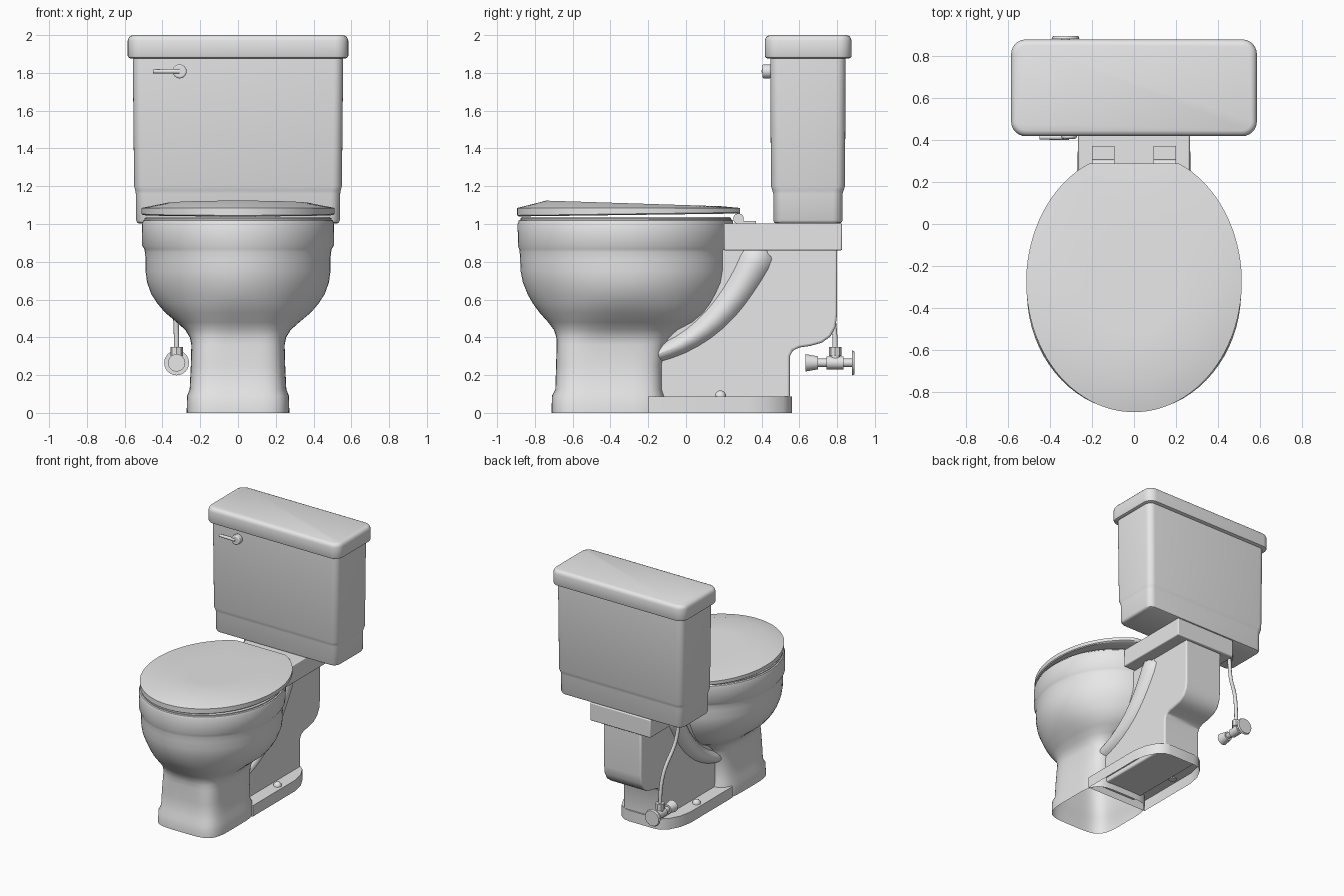
import bpy, bmesh, math
from mathutils import Vector

if "Cube" in bpy.data.objects:
    bpy.data.objects.remove(bpy.data.objects["Cube"])

grey = bpy.data.materials.new("light_grey")
grey.use_nodes = True
COLOUR = (0.8, 0.8, 0.8, 1)
grey.diffuse_color = COLOUR
grey.node_tree.nodes["Principled BSDF"].inputs["Base Color"].default_value = COLOUR


def finish(name, bm, bevel=0, subsurf=0):
    """Turn a bmesh into a smooth shaded object."""
    bmesh.ops.recalc_face_normals(bm, faces=bm.faces)
    mesh = bpy.data.meshes.new(name)
    bm.to_mesh(mesh)
    bm.free()
    mesh.materials.append(grey)
    ob = bpy.data.objects.new(name, mesh)
    bpy.context.collection.objects.link(ob)
    if bevel:
        mod = ob.modifiers.new("bevel", "BEVEL")
        mod.width, mod.segments = bevel, 3
        mod.limit_method = "ANGLE"
    if subsurf:
        mod = ob.modifiers.new("subsurf", "SUBSURF")
        mod.levels = mod.render_levels = subsurf
    bpy.ops.object.select_all(action="DESELECT")
    bpy.context.view_layer.objects.active = ob
    ob.select_set(True)
    bpy.ops.object.shade_smooth_by_angle(angle=math.radians(35))
    return ob


def loft(name, rings, bottom=True, top=True, **kw):
    """Skin a stack of closed rings with equal point counts."""
    bm = bmesh.new()
    loops = [[bm.verts.new(p) for p in ring] for ring in rings]
    for a, b in zip(loops, loops[1:]):
        for i in range(len(a)):
            j = (i + 1) % len(a)
            bm.faces.new((a[i], a[j], b[j], b[i]))
    if bottom:
        bm.faces.new(loops[0])
    if top:
        bm.faces.new(loops[-1])
    return finish(name, bm, **kw)


def oval(z, w, front, back, power=2, count=72):
    """Superellipse ring; a higher power is squarer."""
    cy, b, ring = (front + back) / 2, (back - front) / 2, []
    for i in range(count):
        t = math.tau * (i + 0.5) / count
        c, s = math.cos(t), math.sin(t)
        ring.append(Vector((w * math.copysign(abs(c) ** (2 / power), c),
                            cy + b * math.copysign(abs(s) ** (2 / power), s), z)))
    return ring


def rounded_rect(z, hx, y0, y1, r=0.05, steps=6):
    ring = []
    corners = [(hx - r, y1 - r), (r - hx, y1 - r), (r - hx, y0 + r), (hx - r, y0 + r)]
    for k, (cx, cy) in enumerate(corners):
        for i in range(steps + 1):
            t = math.pi / 2 * (k + i / steps)
            ring.append(Vector((cx + r * math.cos(t), cy + r * math.sin(t), z)))
    return ring


def box(name, x0, x1, y0, y1, z0, z1, bevel=0):
    rings = [[(x0, y0, z), (x1, y0, z), (x1, y1, z), (x0, y1, z)] for z in (z0, z1)]
    return loft(name, rings, bevel=bevel)


def rod(name, p0, p1, r0, r1=None, sides=24, bevel=0):
    """Cylinder or cone between two points."""
    p0, p1 = Vector(p0), Vector(p1)
    q = (p1 - p0).to_track_quat("Z", "Y")
    rings = []
    for p, r in ((p0, r0), (p1, r0 if r1 is None else r1)):
        rings.append([p + q @ Vector((r * math.cos(math.tau * i / sides),
                                      r * math.sin(math.tau * i / sides), 0))
                      for i in range(sides)])
    return loft(name, rings, bevel=bevel)


# Bowl flowing down into the pedestal: height, half width, front, back, squareness
bowl = [
    (0, .272, -.712, -.11, 4.5), (.09, .27, -.71, -.11, 4.5), (.125, .256, -.692, -.12, 4.5),
    (.25, .25, -.688, -.12, 4.5), (.36, .247, -.685, -.10, 4.2), (.40, .255, -.687, -.07, 3.6),
    (.44, .28, -.70, -.02, 3), (.48, .325, -.73, .06, 2.6), (.53, .385, -.775, .12, 2.3),
    (.58, .428, -.812, .16, 2.1), (.63, .46, -.84, .19, 2), (.69, .482, -.864, .215, 2),
    (.75, .49, -.876, .225, 2), (.81, .49, -.879, .225, 2), (.85, .493, -.881, .225, 2),
    (.868, .497, -.884, .23, 2), (.885, .508, -.89, .24, 2), (1.0, .509, -.892, .25, 2),
    (1.018, .503, -.886, .248, 2), (1.025, .49, -.872, .24, 2),
]
loft("bowl_and_pedestal", [oval(*row) for row in bowl], bottom=False)

# Seat under the lid
loft("seat", [oval(1.015, .495, -.878, .24), oval(1.03, .495, -.878, .24),
              oval(1.037, .485, -.868, .23)])


# Crowned seat lid, cut straight at the back
def lid_ring(scale, height, cut=.287):
    ring = oval(0, .512 * scale, -.28 - .614 * scale, -.28 + .625 * scale, count=96)
    for p in ring:
        p.y = min(p.y, cut)
        p.z = height(p.y)
    return ring


def crown(y):
    return 1.124 - .032 * (y + .75)


loft("seat_lid", [
    lid_ring(.985, lambda y: 1.04 + .013 * (y + .9)),
    lid_ring(1, lambda y: 1.046 + .013 * (y + .9)),
    lid_ring(1, lambda y: 1.085),
    lid_ring(.75, crown), lid_ring(.4, crown)])

# Hinges
for side, s in (("left", 1), ("right", -1)):
    x0, x1 = sorted((.093 * s, .2 * s))
    box("hinge_plate_" + side, x0, x1, .27, .37, .995, 1.016)
    rod("hinge_barrel_" + side, (x0, .278, 1.028), (x1, .278, 1.028), .028)

# Shelf that carries the tank
box("tank_shelf", -.265, .265, .2, .826, .86, 1.003, bevel=.008)

# Rear body: side profile extruded across
profile = [(-.2, .05), (.55, .05), (.55, .30), (.565, .33), (.60, .346), (.66, .355),
           (.72, .372), (.765, .405), (.792, .455), (.80, .52), (.80, .87), (.1, .87), (-.2, .34)]
loft("rear_body", [[(x, y, z) for y, z in profile] for x in (-.165, .165)], bevel=.012)

# Trapway bulge sweeping up to the shelf: y, z, radius
path = [(-.25, .28, .06), (-.15, .31, .07), (-.03, .355, .083), (.1, .44, .10),
        (.21, .55, .115), (.3, .68, .122), (.365, .80, .135), (.41, .90, .145)]
rings = []
for i, (y, z, r) in enumerate(path):
    a, b = path[max(i - 1, 0)], path[min(i + 1, len(path) - 1)]
    t = Vector((0, b[0] - a[0], b[1] - a[1])).normalized()
    n = Vector((0, -t.z, t.y))
    rings.append([Vector((.21 * math.cos(u), y, z)) + n * r * math.sin(u)
                  for u in (math.tau * k / 24 for k in range(24))])
loft("trapway", rings, subsurf=1)

# Foot flange, tapered at the back, with bolt caps
half = [(.27, -.2), (.27, .33), (.25, .43), (.205, .515), (.16, .55), (.11, .56)]
outline = half + [(-x, y) for x, y in reversed(half)]
loft("foot_flange", [[(x, y, z) for x, y in outline] for z in (0, .087)], bottom=False)
for side, s in (("left", 1), ("right", -1)):
    loft("bolt_cap_" + side, [
        [Vector((.22 * s + r * math.cos(math.tau * k / 16),
                 .182 + r * math.sin(math.tau * k / 16), z)) for k in range(16)]
        for z, r in ((.08, .03), (.098, .029), (.11, .021), (.118, .008))])

# Tank and its lid
loft("tank", [rounded_rect(*row) for row in (
    (1.003, .525, .476, .815), (1.008, .534, .467, .824), (1.02, .54, .462, .829),
    (1.16, .541, .462, .829), (1.178, .544, .457, .834), (1.2, .55, .45, .842),
    (1.89, .557, .446, .845))])
loft("tank_lid", [rounded_rect(z, .584 - d, .417 + d, .877 - d, .07 - d) for z, d in (
    (1.877, .012), (1.881, .004), (1.89, 0), (1.97, 0), (1.984, .004), (1.995, .013), (2, .027))])

# Flush lever
rod("lever_knob", (-.309, .405, 1.808), (-.309, .45, 1.808), .037, bevel=.008)
rod("lever_arm", (-.45, .412, 1.808), (-.309, .412, 1.808), .011, .013, sides=16)

# Supply valve
VX, VZ = -.325, .265
for name, y0, y1, r0, r1 in (
        ("valve_knob", .632, .70, .046, .034), ("valve_stem", .70, .75, .022, .022),
        ("valve_body", .745, .835, .034, .034), ("valve_pipe", .83, .88, .022, .022),
        ("wall_flange", .88, .893, .066, .06)):
    rod(name, (VX, y0, VZ), (VX, y1, VZ), r0, r1)
rod("valve_neck", (VX, .79, VZ), (VX, .79, .31), .024)
rod("valve_nut", (VX, .79, .30), (VX, .79, .35), .033, sides=8)

# Curved supply hose up to the tank
curve = bpy.data.curves.new("supply_hose", "CURVE")
curve.dimensions = "3D"
curve.bevel_depth = .014
curve.bevel_resolution = 3
spline = curve.splines.new("BEZIER")
spline.bezier_points.add(1)
for point, co, lift in zip(spline.bezier_points,
                           ((VX, .79, .33), (-.385, .64, 1.02)), (.42, .38)):
    point.co = co
    point.handle_left = (co[0], co[1], co[2] - lift)
    point.handle_right = (co[0], co[1], co[2] + lift)
spline.resolution_u = 16
curve.materials.append(grey)
bpy.context.collection.objects.link(bpy.data.objects.new("supply_hose", curve))
rod("hose_nut", (-.385, .64, .965), (-.385, .64, 1.01), .028, sides=8)
